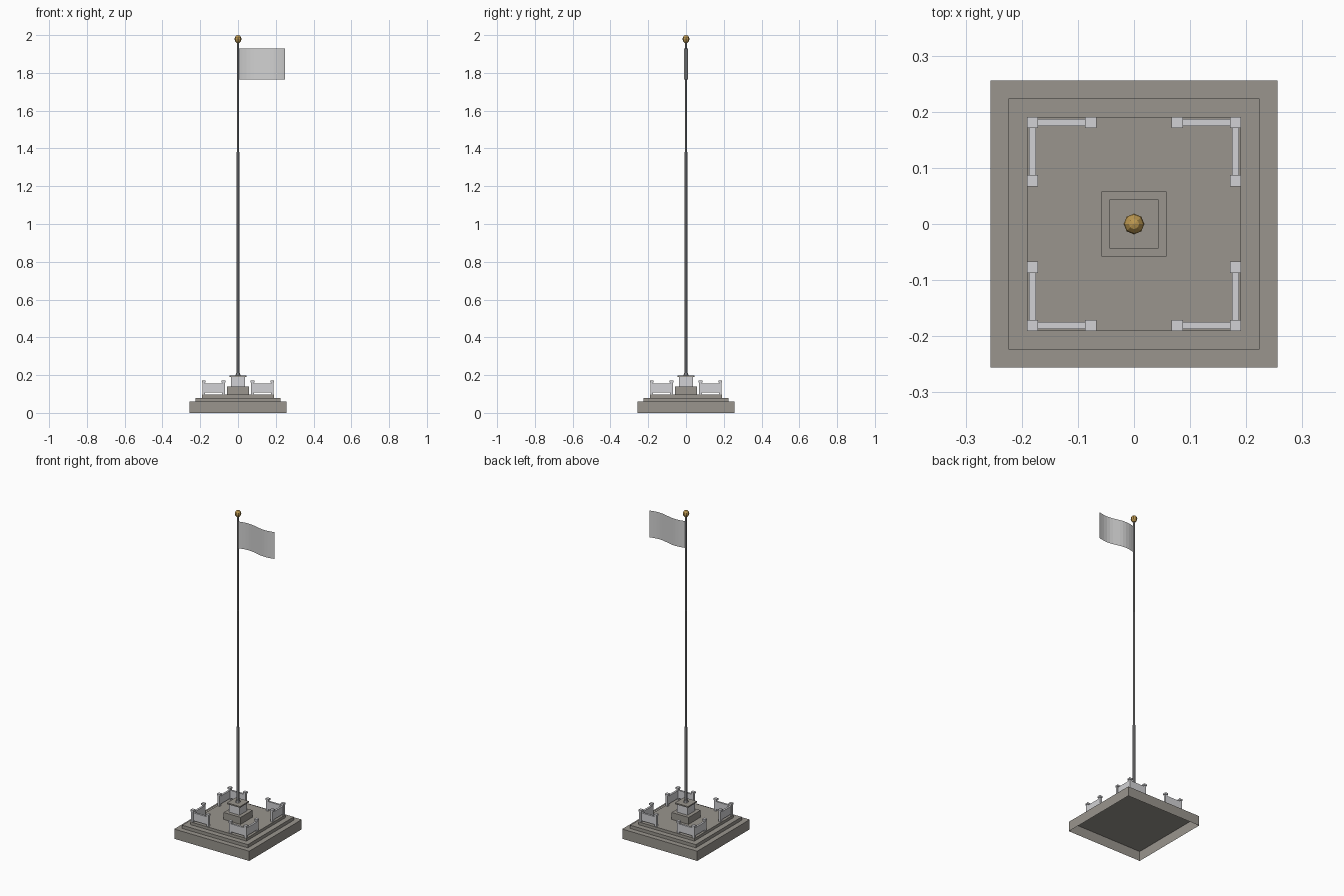
import bpy
import bmesh
import math
from mathutils import Matrix

cube = bpy.data.objects.get("Cube")
if cube:
    bpy.data.objects.remove(cube, do_unlink=True)


def make_material(name, rgb):
    mat = bpy.data.materials.new(name)
    mat.use_nodes = True
    colour = (*rgb, 1)
    mat.diffuse_color = colour
    mat.node_tree.nodes["Principled BSDF"].inputs["Base Color"].default_value = colour
    return mat


stone = make_material("warm grey stone", (0.32, 0.30, 0.27))
marble = make_material("pale marble", (0.64, 0.64, 0.66))
steel = make_material("grey steel", (0.34, 0.34, 0.35))
gold = make_material("dull gold", (0.50, 0.31, 0.08))
cloth = make_material("white cloth", (0.64, 0.64, 0.64))


def add_object(name, bm, mat):
    mesh = bpy.data.meshes.new(name)
    bm.to_mesh(mesh)
    bm.free()
    mesh.materials.append(mat)
    obj = bpy.data.objects.new(name, mesh)
    bpy.context.collection.objects.link(obj)
    return obj


def add_box(bm, x, y, half_x, half_y, low, high):
    matrix = (Matrix.Translation((x, y, (low + high) / 2))
              @ Matrix.Diagonal((2 * half_x, 2 * half_y, high - low, 1)))
    bmesh.ops.create_cube(bm, size=1, matrix=matrix)


def square_block(name, half, low, high, mat, open_bottom=False):
    bm = bmesh.new()
    add_box(bm, 0, 0, half, half, low, high)
    if open_bottom:
        bm.normal_update()
        under = [f for f in bm.faces if f.normal.z < -0.5]
        bmesh.ops.delete(bm, geom=under, context="FACES_ONLY")
    return add_object(name, bm, mat)


# Stepped platform, hollow underneath
square_block("platform_slab", 0.256, 0, 0.06, stone, open_bottom=True)
square_block("platform_middle_step", 0.224, 0.06, 0.08, stone)
square_block("platform_top_step", 0.191, 0.08, 0.097, stone)

# Pedestal under the pole
square_block("pedestal_base", 0.058, 0.097, 0.14, stone)
square_block("pedestal_shaft", 0.037, 0.14, 0.19, marble)
square_block("pedestal_cap", 0.044, 0.19, 0.198, stone)

# Corner balustrades: three posts and two panels at each corner
OUTER, INNER, FLOOR = 0.181, 0.077, 0.097
MIDDLE = (OUTER + INNER) / 2
SPAN = (OUTER - INNER) / 2
for side_x, x_name in ((1, "left"), (-1, "right")):
    for side_y, y_name in ((-1, "front"), (1, "back")):
        posts = bmesh.new()
        for px, py in ((OUTER, OUTER), (INNER, OUTER), (OUTER, INNER)):
            x, y = px * side_x, py * side_y
            add_box(posts, x, y, 0.007, 0.007, FLOOR, 0.162)
            add_box(posts, x, y, 0.01, 0.01, 0.162, 0.172)
        add_object(f"{y_name}_{x_name}_posts", posts, marble)
        panels = bmesh.new()
        add_box(panels, MIDDLE * side_x, OUTER * side_y, SPAN, 0.006, 0.107, 0.156)
        add_box(panels, OUTER * side_x, MIDDLE * side_y, 0.006, SPAN, 0.107, 0.156)
        add_object(f"{y_name}_{x_name}_panels", panels, marble)


def pole_section(name, low, high, radius_low, radius_high):
    bm = bmesh.new()
    bmesh.ops.create_cone(bm, cap_ends=True, segments=8,
                          radius1=radius_low, radius2=radius_high,
                          depth=high - low,
                          matrix=Matrix.Translation((0, 0, (low + high) / 2)))
    add_object(name, bm, steel)


# Telescoping pole
pole_section("pole_collar", 0.198, 0.212, 0.014, 0.009)
pole_section("pole_lower", 0.198, 0.66, 0.0085, 0.0085)
pole_section("pole_middle", 0.66, 1.38, 0.0068, 0.0068)
pole_section("pole_upper", 1.38, 1.965, 0.0045, 0.0045)

# Faceted finial
bm = bmesh.new()
bmesh.ops.create_uvsphere(bm, u_segments=8, v_segments=6, radius=0.0185,
                          matrix=Matrix.Translation((0, 0, 1.9785))
                          @ Matrix.Diagonal((1, 1, 1.16, 1)))
add_object("finial", bm, gold)

# Waving flag, a single sheet
bm = bmesh.new()
STEPS = 12
previous = None
for i in range(STEPS + 1):
    t = i / STEPS
    x = 0.004 + 0.246 * t
    y = 0.01 * math.sin(2 * math.pi * t)
    column = [bm.verts.new((x, y, z)) for z in (1.765, 1.93)]
    if previous:
        bm.faces.new((previous[0], column[0], column[1], previous[1]))
    previous = column
add_object("flag", bm, cloth)
